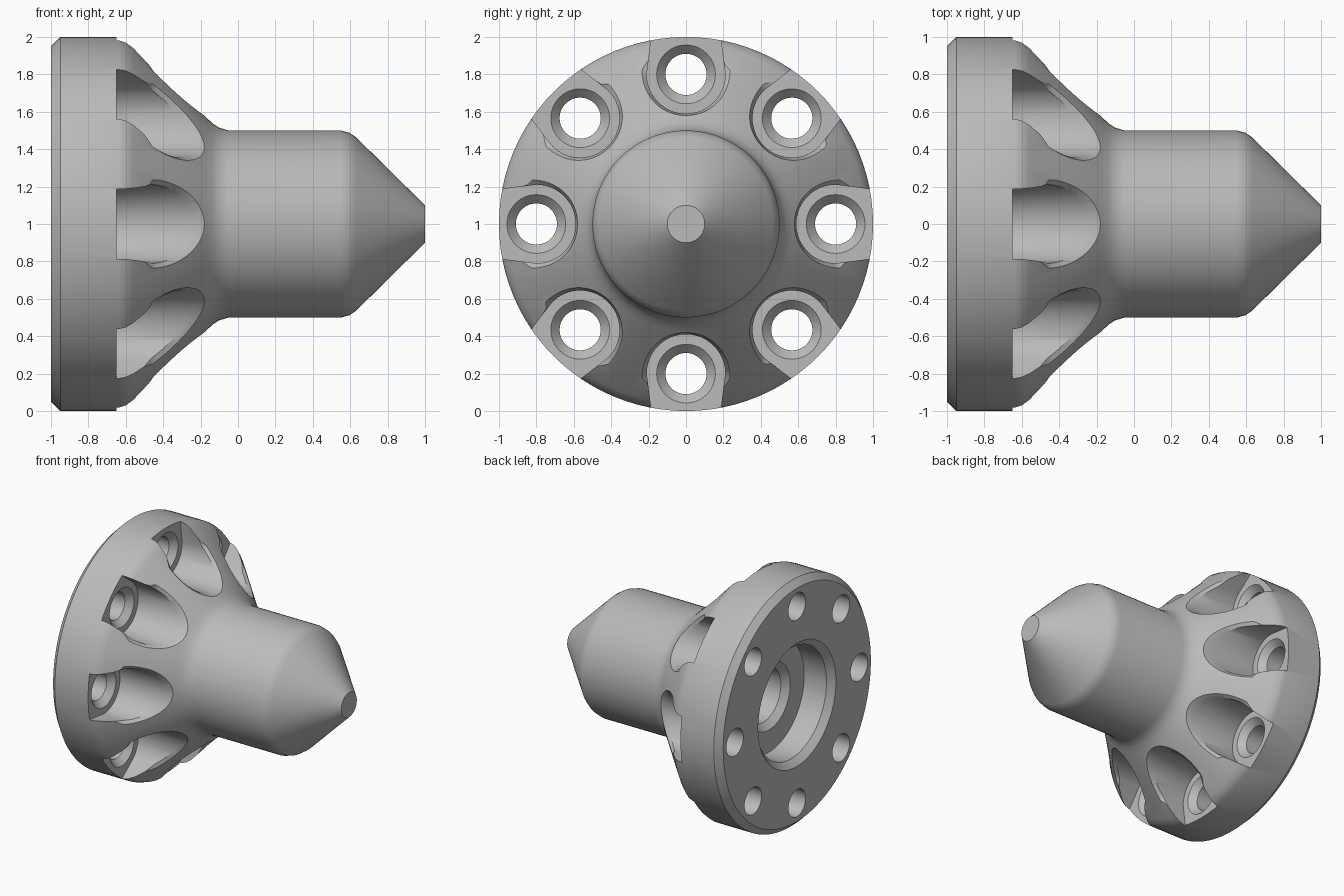
import bpy, bmesh
from math import sin, cos, pi
from mathutils import Matrix

if "Cube" in bpy.data.objects:
    bpy.data.objects.remove(bpy.data.objects["Cube"], do_unlink=True)

CENTRE = Matrix.Translation((0, 0, 1))


def circle(x, radius, offset=0, n=48):
    """Ring across the x axis, pushed outwards by offset."""
    return [(x, radius * sin(2 * pi * i / n), offset + radius * cos(2 * pi * i / n))
            for i in range(n)]


def slot(x_of, radius, offset, end, n=32):
    """U-shaped ring, round towards the hub and open towards the rim."""
    outline = [(radius * sin(t), offset - radius * cos(t))
               for t in (pi * (i / n - 0.5) for i in range(n + 1))]
    outline += [(end, 1.15), (-end, 1.15)]
    return [(x_of(rho), y, rho) for y, rho in outline]


def loft(name, rings, copies=1):
    """Bridge rings into a capped solid, repeated around the x axis."""
    bm = bmesh.new()
    for k in range(copies):
        turn = CENTRE @ Matrix.Rotation(2 * pi * k / copies, 4, 'X')
        loops = [[bm.verts.new(p) for p in ring] for ring in rings]
        for a, b in zip(loops, loops[1:]):
            for i in range(len(a)):
                j = (i + 1) % len(a)
                bm.faces.new((a[i], a[j], b[j], b[i]))
        bm.faces.new(loops[0])
        bm.faces.new(loops[-1])
        bmesh.ops.transform(bm, matrix=turn, verts=[v for l in loops for v in l])
    bmesh.ops.recalc_face_normals(bm, faces=bm.faces)
    mesh = bpy.data.meshes.new(name)
    bm.to_mesh(mesh)
    bm.free()
    obj = bpy.data.objects.new(name, mesh)
    bpy.context.collection.objects.link(obj)
    return obj


# Hub body: blind stepped bore, chamfered flange, shoulder cone, barrel, nose
profile = [(0.2, 0.22), (-0.70, 0.22), (-0.75, 0.27), (-0.75, 0.45),
           (-0.95, 0.45), (-1, 0.5), (-1, 0.95), (-0.95, 1),
           (-0.64, 1), (-0.6, 0.988), (-0.56, 0.96), (-0.17, 0.57),
           (-0.135, 0.537), (-0.1, 0.515), (-0.05, 0.5),
           (0.55, 0.5), (0.595, 0.488), (0.63, 0.465), (1, 0.1)]
body = loft("flanged_hub", [circle(x, r, n=96) for x, r in profile])

# Pockets cut into the shoulder around each bolt
pockets = loft("pocket_cutter", [slot(lambda rho, x=x: x, 0.21, 0.8, 0.165)
                                 for x in (-0.65, -0.1)], 8)

# Bevel around the mouth of each pocket, following the shoulder cone
bevels = loft("pocket_bevel_cutter", [
    slot(lambda rho: max(0.34 - rho, -0.645), 0.21, 0.8, 0.165),
    slot(lambda rho: max(0.43 - rho, -0.55), 0.30, 0.875, 0.21)], 8)

# Countersunk bolt holes
holes = loft("bolt_hole_cutter", [circle(x, r, 0.8) for x, r in
             ((-1.1, 0.11), (-0.7, 0.11), (-0.65, 0.157), (-0.6, 0.157))], 8)

bpy.ops.object.select_all(action='DESELECT')
body.select_set(True)
bpy.context.view_layer.objects.active = body
for cutter in (pockets, bevels, holes):
    cutter.hide_render = True
    cut = body.modifiers.new(cutter.name, 'BOOLEAN')
    cut.operation = 'DIFFERENCE'
    cut.solver = 'EXACT'
    cut.object = cutter
    bpy.ops.object.modifier_apply(modifier=cut.name)
    bpy.data.objects.remove(cutter, do_unlink=True)

# Plain grey metal
grey = bpy.data.materials.new("plain_grey")
grey.use_nodes = True
colour = (0.5, 0.5, 0.5, 1)
grey.diffuse_color = colour
grey.node_tree.nodes["Principled BSDF"].inputs["Base Color"].default_value = colour
body.data.materials.clear()
body.data.materials.append(grey)
bpy.ops.object.shade_smooth_by_angle(angle=pi / 6)
